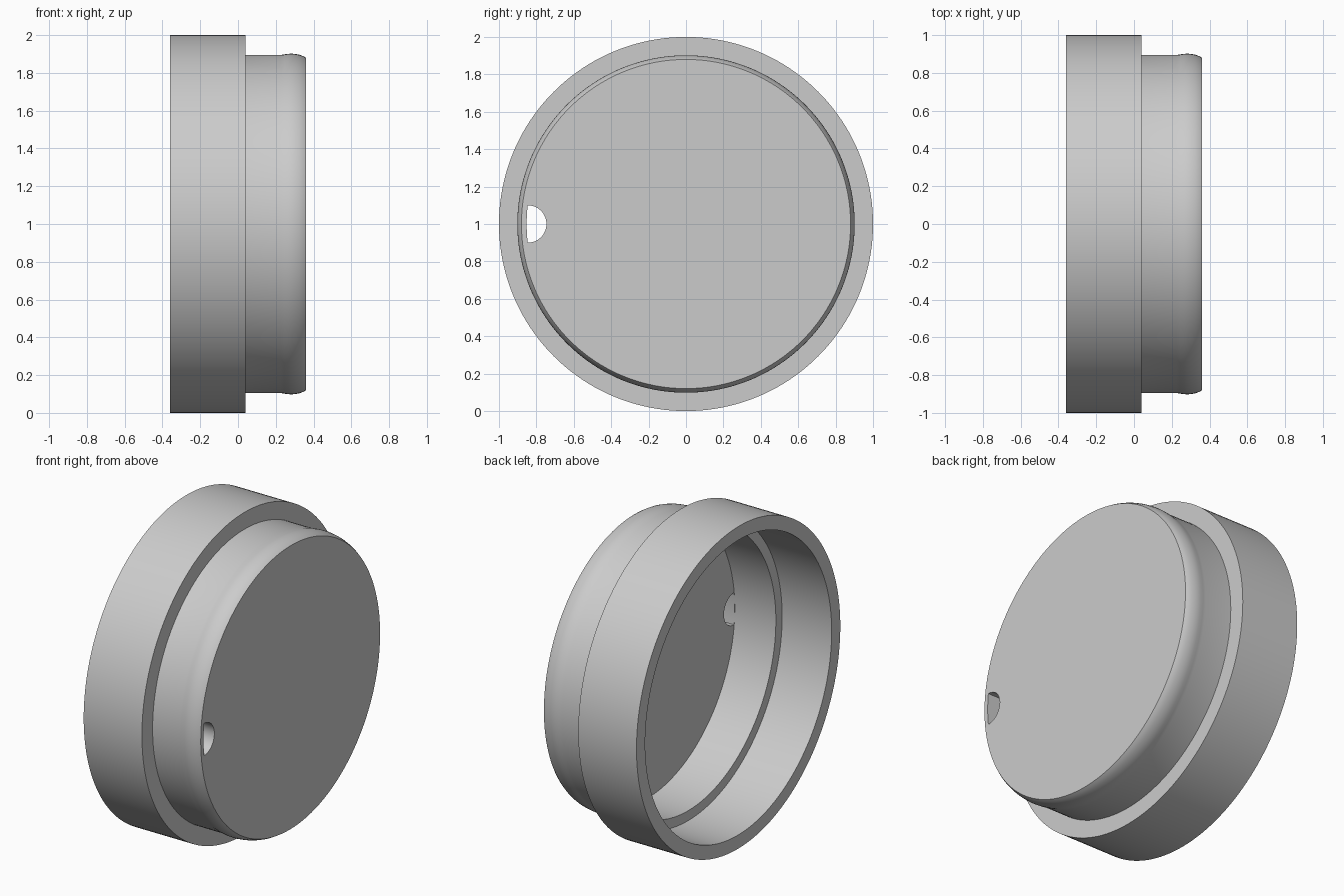
import bpy, bmesh
from math import sin, cos, pi, asin

default = bpy.data.objects.get("Cube")
if default:
    bpy.data.objects.remove(default, do_unlink=True)

SEGMENTS = 160
AXIS_Z = 1.0
BORE = 0.853          # inner radius of the narrow end
HOLE = 0.1            # radius of the vent notch

grey = bpy.data.materials.new("light grey")
grey.use_nodes = True
colour = (0.6, 0.6, 0.6, 1)
grey.diffuse_color = colour
grey.node_tree.nodes["Principled BSDF"].inputs["Base Color"].default_value = colour


def finish(bm, name):
    bmesh.ops.recalc_face_normals(bm, faces=bm.faces)
    mesh = bpy.data.meshes.new(name)
    bm.to_mesh(mesh)
    bm.free()
    mesh.materials.append(grey)
    obj = bpy.data.objects.new(name, mesh)
    bpy.context.collection.objects.link(obj)
    return obj


def lathe(name, profile):
    """Turn (x, radius) points about the x axis and close both ends with discs."""
    bm = bmesh.new()
    rings = []
    for x, r in profile:
        angles = [2 * pi * i / SEGMENTS for i in range(SEGMENTS)]
        rings.append([bm.verts.new((x, r * cos(a), AXIS_Z + r * sin(a))) for a in angles])
    for a, b in zip(rings, rings[1:]):
        for i in range(SEGMENTS):
            j = (i + 1) % SEGMENTS
            bm.faces.new((a[i], a[j], b[j], b[i]))
    bm.faces.new(rings[0])
    bm.faces.new(rings[-1])
    return finish(bm, name)


# Stepped cap: outer end disc, beaded neck, wide collar, stepped bore, inner floor
cap = lathe("stepped_cap", [
    (0.36, 0.88), (0.345, 0.889), (0.325, 0.896), (0.305, 0.9), (0.285, 0.902),
    (0.265, 0.901), (0.245, 0.898), (0.225, 0.895),
    (0.04, 0.895), (0.04, 1.0), (-0.36, 1.0),
    (-0.36, 0.915), (-0.02, 0.915), (-0.02, BORE), (0.262, BORE),
])

# D-shaped vent notch through the end disc, against the bore wall
STEPS = 24
wall = BORE - 0.001
half = asin(HOLE / wall)
outline = [(-wall * cos(t), wall * sin(t))
           for t in (half * (1 - 2 * i / 8) for i in range(9))]
corner = outline[0][0]
outline += [(corner + HOLE * sin(pi * i / STEPS), -HOLE * cos(pi * i / STEPS))
            for i in range(1, STEPS)]
bm = bmesh.new()
base = bm.faces.new([bm.verts.new((0.2, y, AXIS_Z + z)) for y, z in outline])
sides = bmesh.ops.extrude_face_region(bm, geom=[base], use_keep_orig=True)
moved = [v for v in sides["geom"] if isinstance(v, bmesh.types.BMVert)]
bmesh.ops.translate(bm, verts=moved, vec=(0.25, 0, 0))
cutter = finish(bm, "notch_cutter")
cutter.hide_render = True

cut = cap.modifiers.new("vent notch", "BOOLEAN")
cut.operation = "DIFFERENCE"
cut.solver = "EXACT"
cut.object = cutter

bpy.ops.object.select_all(action="DESELECT")
cap.select_set(True)
bpy.context.view_layer.objects.active = cap
bpy.ops.object.modifier_apply(modifier=cut.name)
bpy.data.objects.remove(cutter, do_unlink=True)
bpy.ops.object.shade_smooth_by_angle(angle=pi / 7)
